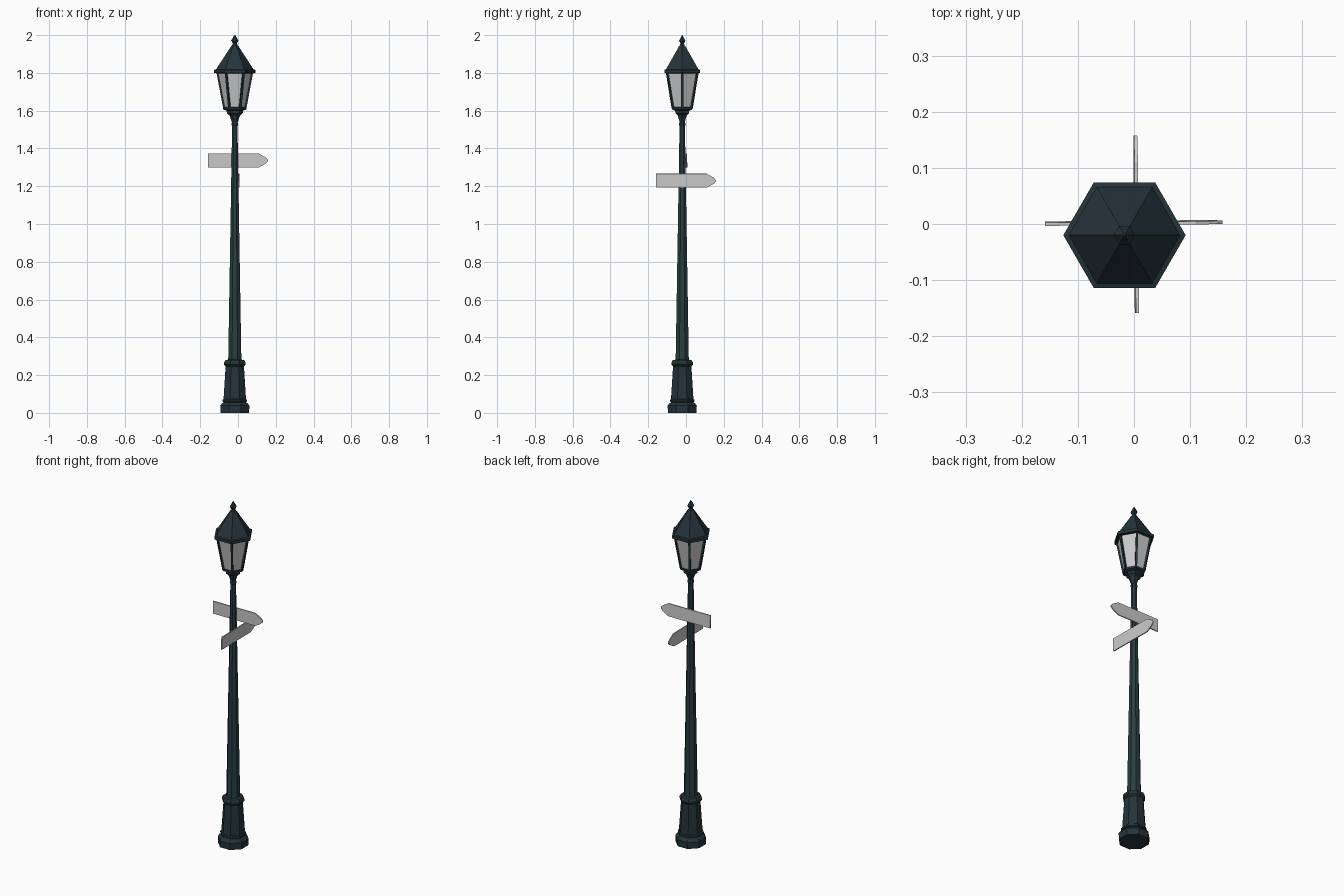
import bpy, bmesh
from math import cos, sin, pi, radians
from mathutils import Vector, Matrix

if "Cube" in bpy.data.objects:
    bpy.data.objects.remove(bpy.data.objects["Cube"])

CX, CY = -0.017, -0.02   # post axis


def material(name, rgb):
    m = bpy.data.materials.new(name)
    m.diffuse_color = (*rgb, 1)
    m.use_nodes = True
    m.node_tree.nodes["Principled BSDF"].inputs["Base Color"].default_value = m.diffuse_color
    return m


iron = material("dark_iron", (0.018, 0.034, 0.042))
teal = material("post_paint", (0.022, 0.048, 0.053))


def finish(name, bm, mat=None):
    bmesh.ops.recalc_face_normals(bm, faces=bm.faces)
    me = bpy.data.meshes.new(name)
    bm.to_mesh(me)
    bm.free()
    ob = bpy.data.objects.new(name, me)
    bpy.context.collection.objects.link(ob)
    if mat:
        me.materials.append(mat)
    return ob


def turned(name, profile, sides, mat=None, phase=0.0):
    """Faceted, capped turning around the post axis from (radius, z) points."""
    bm = bmesh.new()
    rings = []
    for r, z in profile:
        rings.append([bm.verts.new((CX + r * cos(phase + 2 * pi * i / sides),
                                    CY + r * sin(phase + 2 * pi * i / sides), z))
                      for i in range(sides)])
    for a, b in zip(rings, rings[1:]):
        for i in range(sides):
            j = (i + 1) % sides
            bm.faces.new((a[i], a[j], b[j], b[i]))
    bm.faces.new(rings[0])
    bm.faces.new(rings[-1])
    return finish(name, bm, mat)


def beams(name, pairs, width, mat):
    """Square bars between pairs of points."""
    bm = bmesh.new()
    for p, q in pairs:
        p, q = Vector(p), Vector(q)
        d = q - p
        radial = Vector((p.x - CX, p.y - CY, 0)).normalized()
        z = d.normalized()
        y = z.cross(radial).normalized()
        x = y.cross(z)
        rot = Matrix((x, y, z)).transposed().to_4x4()
        bmesh.ops.create_cube(bm, size=1, matrix=Matrix.Translation((p + q) / 2) @ rot
                              @ Matrix.Diagonal((width, width, d.length, 1)))
    return finish(name, bm, mat)


OCT = pi / 8
K = 1 / cos(OCT)   # flat-to-corner ratio of the octagon


def octagon(name, profile, mat):
    return turned(name, [(r * K, z) for r, z in profile], 8, mat, OCT)


# Foot, skirt and collar
octagon("foot", [(0.076, 0), (0.077, 0.038), (0.067, 0.052), (0.058, 0.056)], iron)
octagon("foot_ring", [(0.058, 0.056), (0.065, 0.060), (0.065, 0.069), (0.058, 0.074)], iron)
octagon("base_skirt", [(0.060, 0.054), (0.059, 0.08), (0.048, 0.255)], iron)
octagon("base_collar", [(0.048, 0.246), (0.056, 0.255), (0.056, 0.268),
                        (0.050, 0.279), (0.034, 0.282)], iron)

# Tapered post with neck ring
octagon("post", [(0.035, 0.27), (0.0145, 1.50), (0.0135, 1.56)], teal)
octagon("neck_ring", [(0.013, 1.517), (0.017, 1.524), (0.017, 1.532), (0.013, 1.54)], iron)

# Lantern seat
turned("lantern_seat", [(0.014, 1.535), (0.020, 1.553), (0.028, 1.575), (0.042, 1.586),
                        (0.043, 1.600), (0.061, 1.606), (0.062, 1.618), (0.05, 1.62)], 6, iron)

# Glazing and corner bars
turned("lantern_glass", [(0.055, 1.612), (0.092, 1.805)], 6)
corners = [(cos(i * pi / 3), sin(i * pi / 3)) for i in range(6)]
beams("corner_bars", [((CX + 0.056 * c, CY + 0.056 * s, 1.612),
                       (CX + 0.092 * c, CY + 0.092 * s, 1.805)) for c, s in corners], 0.011, iron)

# Roof with brim, and finial
turned("roof", [(0.090, 1.797), (0.109, 1.799), (0.109, 1.816), (0.099, 1.819),
                (0.017, 1.945)], 6, iron)
turned("finial", [(0.017, 1.94), (0.012, 1.952), (0.010, 1.955), (0.019, 1.970),
                  (0.010, 1.987), (0.002, 2.0)], 6, iron)


def sign(name, z, heading, offset):
    """Arrow board lying against the post, leaning with its taper."""
    outline = [(-0.159, -0.037), (0.110, -0.037), (0.147, -0.016), (0.158, -0.004),
               (0.158, 0.004), (0.147, 0.016), (0.110, 0.037), (-0.159, 0.037)]
    bm = bmesh.new()
    face = bm.faces.new([bm.verts.new((x, -0.003, h)) for x, h in outline])
    out = bmesh.ops.extrude_face_region(bm, geom=[face])
    bmesh.ops.translate(bm, vec=(0, 0.006, 0),
                        verts=[v for v in out["geom"] if isinstance(v, bmesh.types.BMVert)])
    ob = finish(name, bm)
    ob.matrix_world = (Matrix.Translation((*offset, z)) @ Matrix.Rotation(heading, 4, 'Z')
                       @ Matrix.Rotation(radians(1.5), 4, 'X'))


# Two crossed arrow signs
sign("upper_sign", 1.336, radians(0.5), (0, 0.002))
sign("lower_sign", 1.229, radians(90.5), (0.004, 0))
